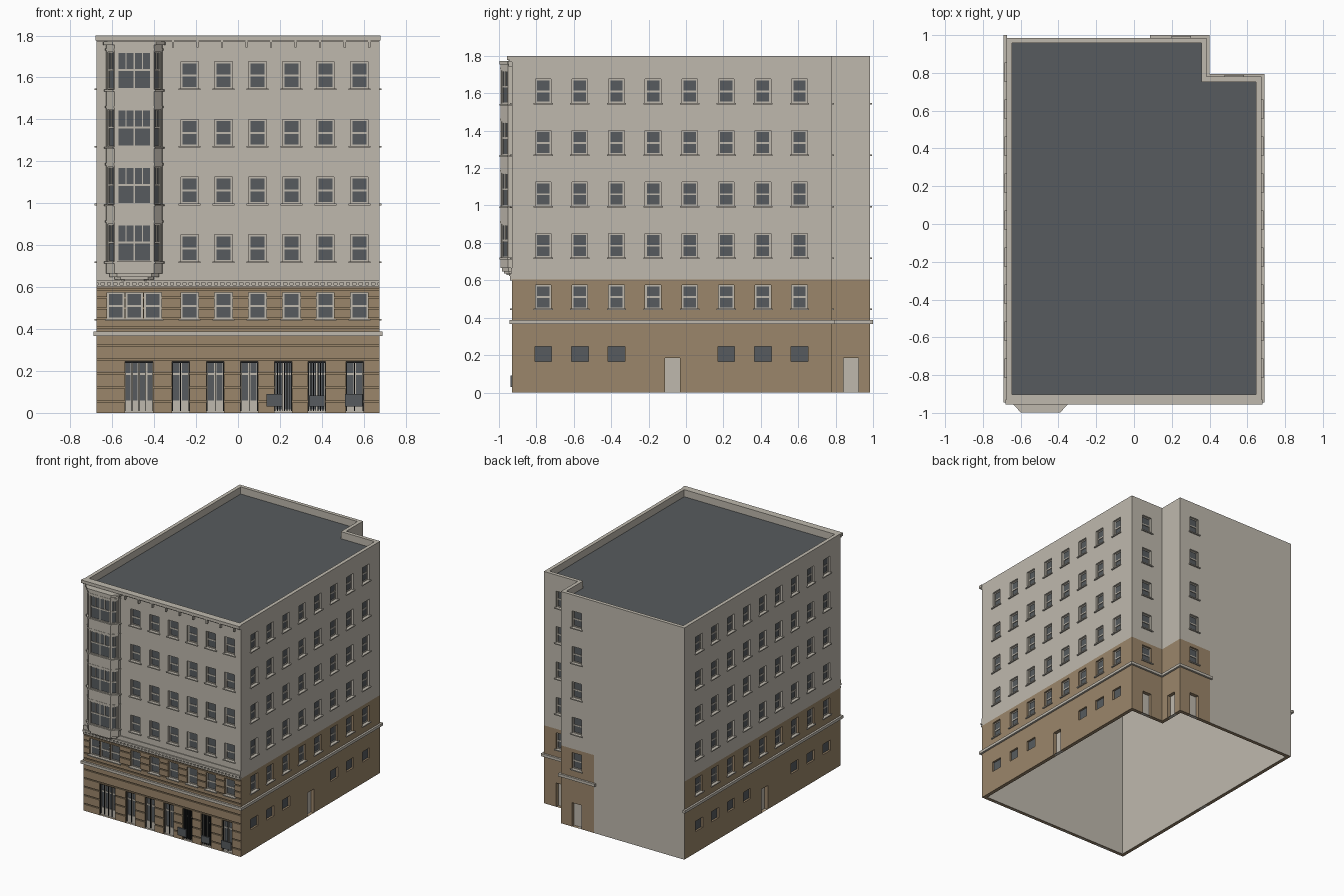
import bpy, bmesh
from mathutils import Vector

if "Cube" in bpy.data.objects:
    bpy.data.objects.remove(bpy.data.objects["Cube"])


def material(name, rgb):
    m = bpy.data.materials.new(name)
    m.use_nodes = True
    m.diffuse_color = (*rgb, 1)
    m.node_tree.nodes["Principled BSDF"].inputs["Base Color"].default_value = (*rgb, 1)
    return m


MATS = [material("pale_stone", (0.52, 0.485, 0.42)),
        material("brown_stone", (0.33, 0.24, 0.145)),
        material("slate_grey", (0.095, 0.105, 0.112)),
        material("black_iron", (0.015, 0.016, 0.018))]
STONE, BROWN, GREY, IRON = range(4)
TOP, SPLIT, ROOF = 1.8, 0.605, 1.745


def finish(name, bm, mats):
    me = bpy.data.meshes.new(name)
    bm.to_mesh(me)
    bm.free()
    for m in mats:
        me.materials.append(m)
    ob = bpy.data.objects.new(name, me)
    bpy.context.collection.objects.link(ob)


def prism(name, pts, z0, z1, mat):
    """Upright prism over a counter-clockwise plan."""
    bm = bmesh.new()
    f = bm.faces.new([bm.verts.new((x, y, z0)) for x, y in pts])
    top = bmesh.ops.extrude_face_region(bm, geom=[f])["geom"]
    bmesh.ops.translate(bm, vec=(0, 0, z1 - z0),
                        verts=[v for v in top if isinstance(v, bmesh.types.BMVert)])
    bmesh.ops.recalc_face_normals(bm, faces=bm.faces)
    finish(name, bm, [MATS[mat]])


def box(name, x0, x1, y0, y1, z0, z1, mat=STONE):
    prism(name, [(x0, y0), (x1, y0), (x1, y1), (x0, y1)], z0, z1, mat)


def normal(p, q):
    d = (Vector(q) - Vector(p)).normalized()
    return Vector((d.y, -d.x))


def relief(name, p, q, z0, z1, rects):
    """Wall from p to q; each rect is (u0, u1, z0, z1, depth, material), later ones win."""
    p, q = Vector(p), Vector(q)
    length, n = (q - p).length, normal(p, q)
    d = (q - p).normalized()
    rects = [(0, length, z0, z1, 0, STONE)] + rects
    us = sorted({round(min(max(u, 0), length), 4) for r in rects for u in r[:2]})
    zs = sorted({round(min(max(z, z0), z1), 4) for r in rects for z in r[2:4]})

    def cell(i, j):
        if not (0 <= i < len(us) - 1 and 0 <= j < len(zs) - 1):
            return None
        u, z = (us[i] + us[i + 1]) / 2, (zs[j] + zs[j + 1]) / 2
        return next(r[4:] for r in reversed(rects)
                    if r[0] < u < r[1] and r[2] < z < r[3])

    bm = bmesh.new()

    def quad(mat, *corners):
        vs = []
        for u, z, depth in corners:
            w = p + d * u - n * depth
            vs.append(bm.verts.new((w.x, w.y, z)))
        bm.faces.new(vs).material_index = mat

    grid = {(i, j): cell(i, j) for i in range(-1, len(us)) for j in range(-1, len(zs))}
    for (i, j), c in grid.items():
        if c:
            a, b, e, f = us[i], us[i + 1], zs[j], zs[j + 1]
            quad(c[1], (a, e, c[0]), (b, e, c[0]), (b, f, c[0]), (a, f, c[0]))
        # returns between neighbouring cells of unequal depth
        for di, dj in ((1, 0), (0, 1)):
            o = grid.get((i + di, j + dj))
            if not (c or o):
                continue
            s, t = c or (0, o[1]), o or (0, c[1])
            if s[0] == t[0]:
                continue
            mat = min(s, t)[1]
            if di:
                u, e, f = us[i + 1], zs[j], zs[j + 1]
                quad(mat, (u, e, t[0]), (u, f, t[0]), (u, f, s[0]), (u, e, s[0]))
            else:
                z, a, b = zs[j + 1], us[i], us[i + 1]
                quad(mat, (a, z, t[0]), (a, z, s[0]), (b, z, s[0]), (b, z, t[0]))
    bmesh.ops.remove_doubles(bm, verts=bm.verts, dist=1e-5)
    finish(name, bm, MATS)


def window(c, z):
    """Sash window with frame and projecting sill."""
    return [(c - .042, c + .042, z - .007, z + .12, .015, STONE),
            (c - .033, c + .033, z, z + .05, .02, GREY),
            (c - .033, c + .033, z + .06, z + .112, .018, GREY),
            (c - .052, c + .052, z - .015, z - .007, -.01, STONE)]


def column(c):
    return sum((window(c, z) for z in (.455, .73, 1.005, 1.28, 1.555)), [])


def door(c):
    return [(c - .04, c + .04, 0, .185, .027, STONE)]


def vent(c):
    return [(c - .045, c + .045, .165, .245, .015, GREY)]


def brown(u0, u1):
    return [(u0, u1, 0, SPLIT, 0, BROWN)]


# Front wall: coursed base, sash windows, shop openings
X, Y = .675, .93
front = brown(0, 2 * X)
for z in (.05, .117, .183, .25, .318, .405, .445, .495, .545, .585):
    front.append((0, 2 * X, z, z + .008, .008, BROWN))
for i in range(6):
    front += column(X - .231 + .162 * i)
for x in (-.583, -.495, -.407):
    front += window(x + X, .455)
openings = [(-.54, 4, 0), (-.315, 2, 0), (-.15, 2, 0), (.012, 2, 0),
            (.175, 2, 1), (.335, 2, 1), (.515, 2, 0)]
for x, panes, barred in openings:
    a, w = x + X, .083 if panes == 2 else .135
    step = w / panes
    front.append((a, a + w, 0, .245, .018, STONE))
    for k in range(panes):
        g0, g1 = a + k * step + .006, a + (k + 1) * step - .006
        front += [(g0, g1, .015 if barred else .06, .18, .024, GREY),
                  (g0, g1, .19, .238, .024, GREY)]
    bars = 7 if barred else panes
    for k in range(bars + 1):
        u = a + .002 + k * (w - .004) / bars
        front.append((u - .002, u + .002, .01, .245, .01, IRON))
    front.append((a, a + w, .238, .245, .01, IRON))
relief("front_wall", (-X, -Y), (X, -Y), 0, TOP, front)

# Side walls
ys = [-.763 + .1957 * i for i in range(9)]
right = brown(0, 3) + door(Y - .072)
for i, y in enumerate(ys[:8]):
    right += column(y + Y)
    if i not in (3, 4):
        right += vent(y + Y)
relief("right_wall", (X, -Y), (X, .78), 0, TOP, right)
left = brown(0, 3) + door(.985)
for i, y in enumerate(ys):
    left += column(.985 - y)
    if i not in (3, 4):
        left += vent(.985 - y)
relief("left_wall", (-X, .985), (-X, -Y), 0, TOP, left)

# Rear walls around the stepped corner
relief("notch_rear_wall", (X, .78), (.385, .78), 0, TOP,
       brown(0, 1) + column(.145) + door(.145))
relief("notch_side_wall", (.385, .78), (.385, .985), 0, TOP, brown(0, 1) + door(.102))
relief("rear_wall", (.385, .985), (-X, .985), 0, TOP,
       brown(0, .285) + column(.135) + door(.135))

# Inner shell, parapet and roof
plan = [(-X, -Y), (X, -Y), (X, .78), (.385, .78), (.385, .985), (-X, .985)]
inner = [Vector(p) - .028 * (normal(plan[i - 1], p) + normal(p, plan[(i + 1) % 6]))
         for i, p in enumerate(plan)]
bm = bmesh.new()
ring = lambda pts, z: [bm.verts.new((x, y, z)) for x, y in pts]
out0, in0, in1, out1 = ring(plan, 0), ring(inner, 0), ring(inner, TOP), ring(plan, TOP)
for lo, hi, mat in ((out0, in0, BROWN), (in0, in1, STONE), (in1, out1, STONE)):
    for i in range(6):
        k = (i + 1) % 6
        bm.faces.new((lo[k], lo[i], hi[i], hi[k])).material_index = mat
finish("parapet_and_inner_walls", bm, MATS)
prism("roof", inner, ROOF - .01, ROOF, GREY)


# String course above the ground floor
def strip(name, p, q, z0, z1, out, mat=STONE):
    p, q = Vector(p), Vector(q)
    n, d = normal(p, q) * out, (q - p).normalized() * out
    prism(name, [p - d + n, q + d + n, q + d - n * .2, p - d - n * .2], z0, z1, mat)


for i, p in enumerate(plan):
    q = (.1, .985) if i == 4 else plan[(i + 1) % 6]
    strip("string_course", p, q, .367, .388, .015)

# Front cornices, dentils and brackets
for z0, z1, out in ((.6, .611, .01), (.622, .635, .016), (.635, .667, .006)):
    box("lower_cornice", -X, X, -Y - out, -Y, z0, z1)
for i in range(45):
    x = -.66 + .03 * i
    box("dentil", x - .007, x + .007, -Y - .012, -Y, .611, .622)
box("upper_cornice", -X - .005, X + .005, -Y - .026, -Y, 1.777, TOP)
box("upper_cornice_bed", -X, X, -Y - .014, -Y, 1.768, 1.777)
for i in range(9):
    x = -.31 + .117 * i
    box("cornice_bracket", x - .005, x + .005, -Y - .02, -Y, 1.742, 1.777)

# Projecting bay window
bay = [(-.63, -Y), (-.628, -.952), (-.589, -.992), (-.401, -.992), (-.362, -.952), (-.36, -Y)]


def bay_plan(s):
    return [(-.495 + (x + .495) * s, -Y + (y + Y) * s) for x, y in bay]


for i in range(5):
    length = (Vector(bay[i + 1]) - Vector(bay[i])).length
    panes = (0, 2, 4, 2, 0)[i]
    rects = []
    for f in range(4 if panes else 0):
        z = .728 + .274 * f
        edge = .012 if panes == 4 else .007
        rects.append((edge, length - edge, z - .005, z + .172, .005, STONE))
        edge += .003
        step = (length - 2 * edge) / panes
        for k in range(panes):
            u = edge + k * step
            rects.append((u + .003, u + step - .003, z + .09, z + .166, .01, GREY))
        for k in range(panes // 2):
            u = edge + 2 * k * step
            rects.append((u + .003, u + 2 * step - .003, z, z + .08, .01, GREY))
    relief("bay_wall", bay[i], bay[i + 1], .7, 1.76, rects)
for f in range(4):
    z = .712 + .274 * f
    prism("bay_ledge", bay_plan(1.07), z, z + .009, STONE)
    prism("bay_lintel", bay_plan(1.03), z + .195, z + .205, STONE)
prism("bay_cap", bay_plan(1.1), 1.755, 1.772, STONE)
for s, z0, z1 in ((1.0, .665, .712), (.88, .648, .665), (.7, .637, .648), (.5, .628, .637)):
    prism("bay_corbel", bay_plan(s), z0, z1, STONE)

# Small boards at street level
for x0, x1, z0, z1 in ((.135, .212, .03, .09), (.338, .412, .03, .082), (.51, .595, .03, .09)):
    box("street_board", x0, x1, -Y - .008, -Y + .001, z0, z1, GREY)
